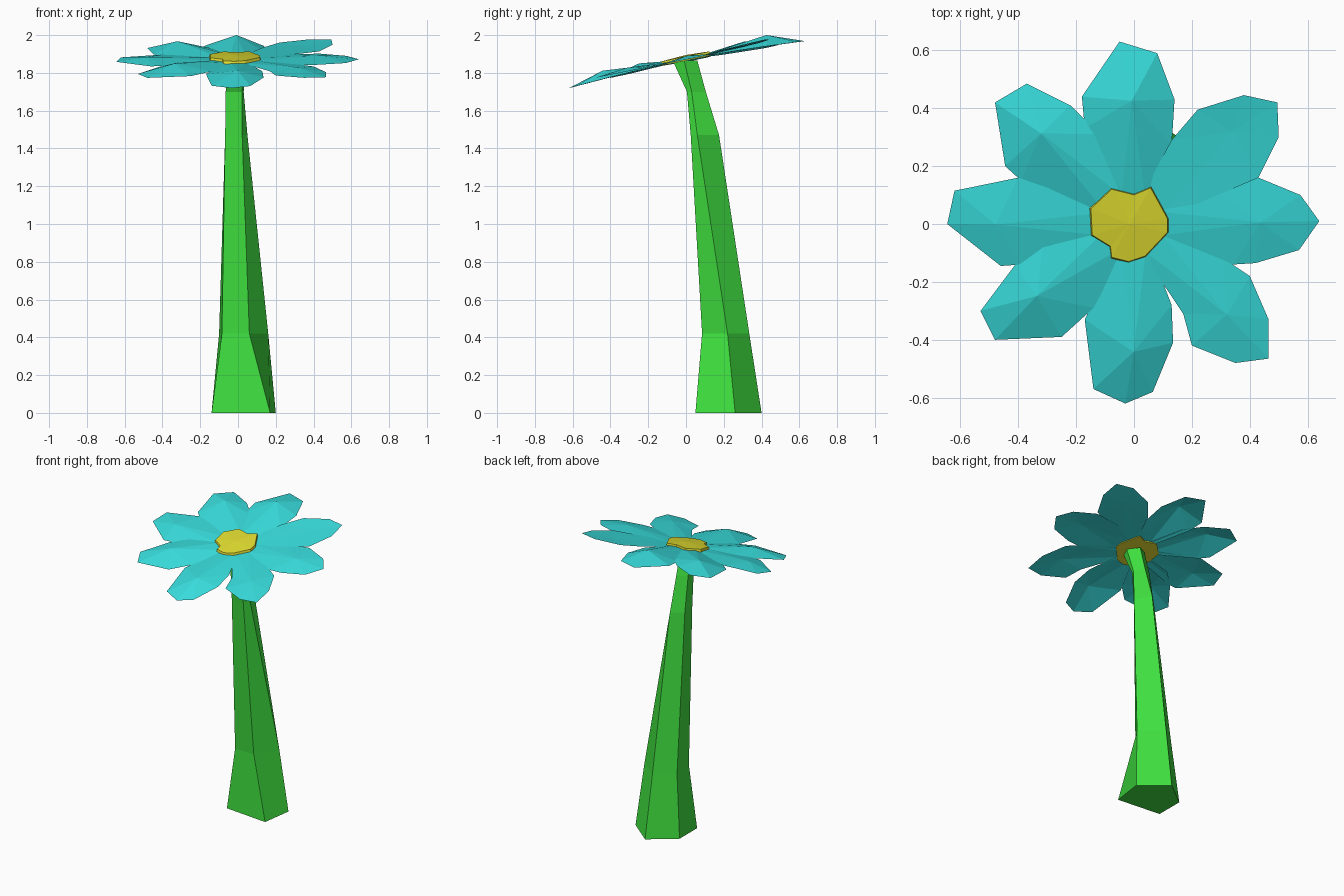
import bpy
from mathutils import Vector


def material(name, rgb):
    m = bpy.data.materials.new(name)
    m.diffuse_color = (*rgb, 1)
    return m


def make(name, verts, faces, mat):
    me = bpy.data.meshes.new(name)
    me.from_pydata(verts, [], faces)
    me.materials.append(mat)
    ob = bpy.data.objects.new(name, me)
    bpy.context.collection.objects.link(ob)
    return ob


def head_z(y):
    # Tilted plane of the flower head
    return 1.87 + 0.2 * y


green = material("stem_green", (0.05, 0.75, 0.05))
teal = material("petal_teal", (0.04, 0.72, 0.72))
yellow = material("centre_yellow", (0.75, 0.72, 0.03))

# Stem: five-sided loft, flared at the foot and bending forward at the top
rings = [
    (0.00, [(-0.14, 0.08), (0.17, 0.05), (0.20, 0.26), (0.03, 0.40), (-0.14, 0.27)]),
    (0.42, [(-0.085, 0.09), (0.06, 0.085), (0.16, 0.22), (0.02, 0.335), (-0.10, 0.24)]),
    (1.47, [(-0.068, 0.03), (0.022, 0.025), (0.05, 0.06), (0.00, 0.175), (-0.068, 0.11)]),
    (1.70, [(-0.065, 0.01), (0.02, 0.005), (0.03, 0.03), (0.00, 0.105), (-0.065, 0.07)]),
    (1.865, [(-0.06, -0.07), (0.03, -0.07), (0.05, -0.01), (0.00, 0.06), (-0.06, 0.03)]),
]
verts = [(x, y, z) for z, ring in rings for x, y in ring]
faces = [(r * 5 + i, r * 5 + (i + 1) % 5, r * 5 + 5 + (i + 1) % 5, r * 5 + 5 + i)
         for r in range(len(rings) - 1) for i in range(5)]
faces += [(4, 3, 2, 1, 0), tuple(range(20, 25))]
make("stem", verts, faces, green)

# Petals: (name, tip droop, ridge lift, counter-clockwise outer outline)
petals = [
    ("back", 0.025, 0.045, [(.13, .27), (.14, .43), (.08, .59), (-.05, .63), (-.18, .44), (-.17, .33)]),
    ("back_left", 0.02, 0.035, [(-.12, .31), (-.22, .41), (-.37, .485), (-.48, .42), (-.445, .2), (-.39, .15)]),
    ("left", 0.01, 0.015, [(-.40, .16), (-.62, .115), (-.645, 0), (-.46, -.145), (-.39, -.14)]),
    ("front_left", 0.015, 0.03, [(-.31, -.05), (-.41, -.14), (-.53, -.30), (-.48, -.40), (-.25, -.39), (-.14, -.29)]),
    ("front", 0.025, 0.03, [(-.17, -.33), (-.14, -.57), (-.03, -.62), (.065, -.58), (.135, -.41), (.13, -.28)]),
    ("front_right", 0.0, 0.02, [(.17, -.31), (.2, -.42), (.35, -.48), (.465, -.465), (.465, -.33), (.40, -.18), (.31, -.12)]),
    ("right", 0.0, 0.02, [(.34, -.14), (.42, -.135), (.57, -.09), (.64, .01), (.575, .10), (.43, .16), (.25, .14)]),
    ("back_right", -0.02, 0.01, [(.43, .16), (.50, .30), (.495, .42), (.38, .445), (.22, .395), (.13, .29)]),
]
for name, droop, lift, outline in petals:
    pts = [Vector(p) for p in outline]
    mid = sum(pts, Vector((0, 0))) / len(pts)
    out = mid.normalized()
    side = Vector((-out.y, out.x))
    loop = [out * 0.06 - side * 0.045] + pts + [out * 0.06 + side * 0.045]
    ridge = mid * 0.95
    verts = [(p.x, p.y, head_z(p.y) - droop * (p.length / 0.6) ** 2) for p in loop]
    verts.append((ridge.x, ridge.y, head_z(ridge.y) + lift))
    n = len(loop)
    make("petal_" + name, verts, [(i, (i + 1) % n, n) for i in range(n)], teal)

# Flower centre: irregular tilted disc with a slight bevelled rise
edge = [(-.155, .055), (-.15, -.04), (-.085, -.08), (-.08, -.12), (-.02, -.135), (.04, -.115),
        (.12, -.03), (.12, .02), (.06, .13), (0, .105), (-.08, .125)]
n = len(edge)
verts = [(x, y, head_z(y) - 0.005) for x, y in edge]
verts += [(x * .96, y * .96, head_z(y) + 0.018) for x, y in edge]
verts.append((-0.015, 0, head_z(0) + 0.025))
faces = [(i, (i + 1) % n, n + (i + 1) % n, n + i) for i in range(n)]
faces += [(n + i, n + (i + 1) % n, 2 * n) for i in range(n)]
faces.append(tuple(reversed(range(n))))
make("flower_centre", verts, faces, yellow)
